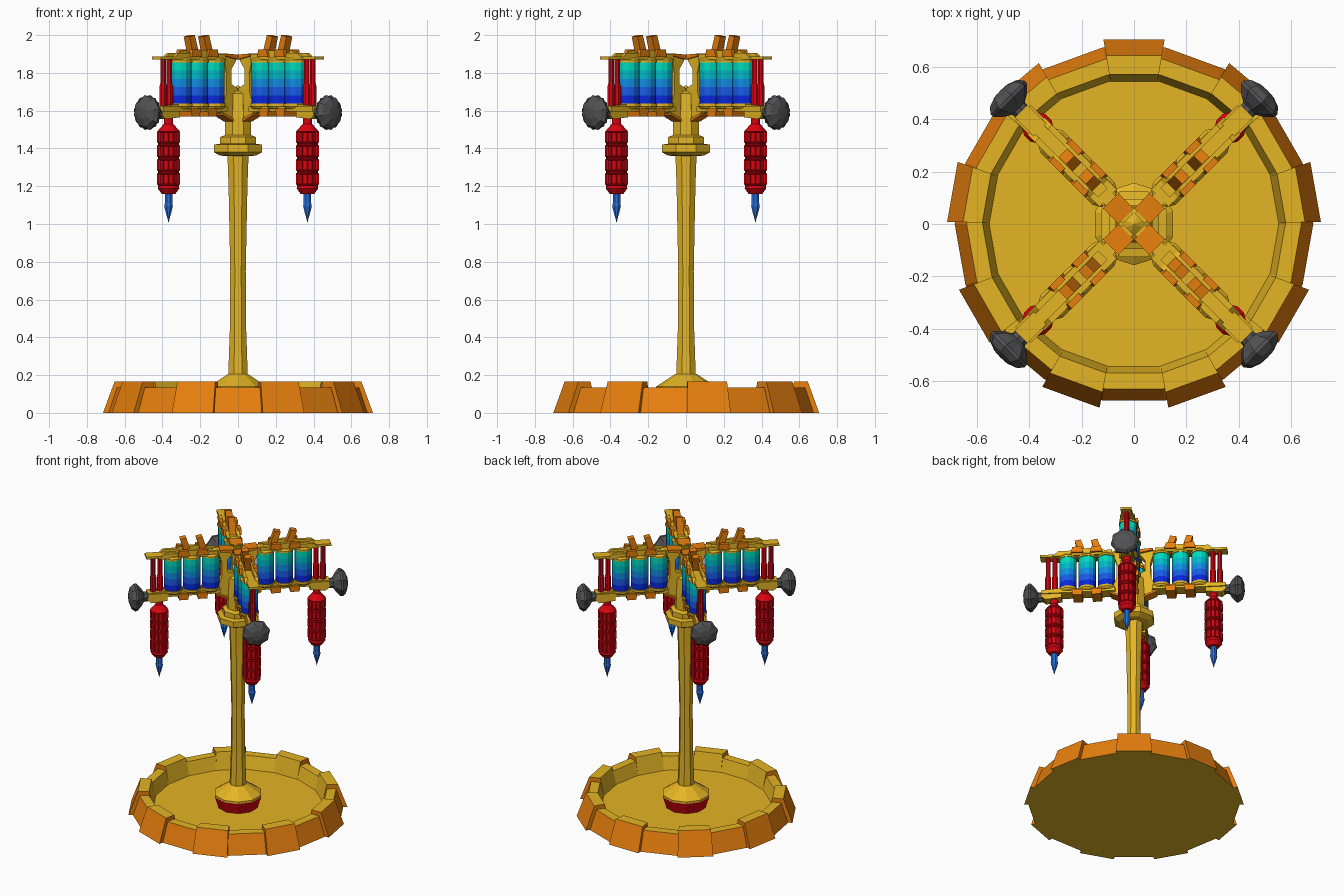
import bpy, bmesh, math
from mathutils import Matrix, Vector

if "Cube" in bpy.data.objects:
    bpy.data.objects.remove(bpy.data.objects["Cube"])


def srgb(r, g, b):
    f = lambda c: c / 12.92 if c <= 0.04045 else ((c + 0.055) / 1.055) ** 2.4
    return (f(r / 255), f(g / 255), f(b / 255), 1)


COLOURS = {
    "yellow": (228, 181, 36), "orange": (238, 131, 14), "red": (216, 4, 16),
    "dark_grey": (82, 82, 84), "tip_blue": (38, 114, 226),
    "band_teal": (0, 218, 190), "band_cyan": (0, 186, 198), "band_azure": (16, 140, 226),
    "band_blue": (24, 92, 232), "band_deep_blue": (8, 40, 222),
}
MATS = {}
for key, c in COLOURS.items():
    MATS[key] = bpy.data.materials.new(key)
    MATS[key].diffuse_color = srgb(*c)


def finish(name, bm, mats, arms):
    """Turn a bmesh into one object, or one per arm on the diagonals."""
    bmesh.ops.recalc_face_normals(bm, faces=bm.faces)
    me = bpy.data.meshes.new(name)
    bm.to_mesh(me)
    bm.free()
    for m in mats:
        me.materials.append(MATS[m])
    for k in range(4 if arms else 1):
        ob = bpy.data.objects.new(name, me)
        if arms:
            ob.rotation_euler.z = math.radians(45 + 90 * k)
        bpy.context.collection.objects.link(ob)


def lathe(name, prof, mats, n, arms=False, phase=None, mtx=Matrix(), seg=None, pleat=1.0, dents=()):
    """Spin (apothem, height) points; seg gives a material slot per profile step,
    dents lists the steps whose faces get a sunken panel."""
    bm = bmesh.new()
    phase = math.pi / n if phase is None else phase
    rings, dented = [], []
    for r, z in prof:
        if r < 1e-5:
            rings.append([bm.verts.new(mtx @ Vector((0, 0, z)))])
            continue
        ring = []
        for i in range(n):
            a = phase + 2 * math.pi * i / n
            q = r / math.cos(math.pi / n) * (pleat if i % 2 else 1)
            ring.append(bm.verts.new(mtx @ Vector((q * math.cos(a), q * math.sin(a), z))))
        rings.append(ring)
    for s, (a, b) in enumerate(zip(rings, rings[1:])):
        for i in range(n):
            j = (i + 1) % n
            if len(a) == 1:
                vs = [a[0], b[i], b[j]]
            elif len(b) == 1:
                vs = [a[i], a[j], b[0]]
            else:
                vs = [a[i], a[j], b[j], b[i]]
            f = bm.faces.new(vs)
            f.material_index = seg[s] if seg else 0
            if s in dents:
                dented.append(f)
    for ring in (rings[0], rings[-1]):
        if len(ring) > 1:
            bm.faces.new(ring)
    if dented:
        bmesh.ops.recalc_face_normals(bm, faces=bm.faces)
        bmesh.ops.inset_individual(bm, faces=dented, thickness=.007, depth=-.007)
    finish(name, bm, mats, arms)


def prism(name, pts, mat, t0, t1, mirror=False):
    """Extrude an (outward, height) outline sideways from t0 to t1, on all arms."""
    bm = bmesh.new()
    for s in ((1, -1) if mirror else (1,)):
        a = [bm.verts.new((u, s * t0, z)) for u, z in pts]
        b = [bm.verts.new((u, s * t1, z)) for u, z in pts]
        bm.faces.new(a)
        bm.faces.new(b)
        for i in range(len(pts)):
            j = (i + 1) % len(pts)
            bm.faces.new((a[i], a[j], b[j], b[i]))
    finish(name, bm, [mat], True)


def rect(u0, u1, z0, z1):
    return [(u0, z0), (u1, z0), (u1, z1), (u0, z1)]


# --- base dish: low rim, orange outside
lathe("base_dish", [(0, 0), (.675, 0), (.63, .135), (.57, .135), (.545, .045), (0, .045)],
      ["yellow", "orange"], 18, phase=0, seg=[0, 1, 0, 0, 0])

# --- nine taller rim blocks
bm = bmesh.new()
for k in range(9):
    c = math.radians(10 + 40 * k)
    d = math.radians(9.4)
    sides = []
    for s in (-d, d):
        sides.append([bm.verts.new((r / math.cos(d) * math.cos(c + s),
                                    r / math.cos(d) * math.sin(c + s), z))
                      for r, z in ((.705, 0), (.645, .165), (.572, .165), (.545, .045), (.545, 0))])
    a, b = sides
    for side in sides:
        bm.faces.new(side).material_index = 1
    for i in range(5):
        j = (i + 1) % 5
        bm.faces.new((a[i], a[j], b[j], b[i])).material_index = 1 if i == 0 else 0
finish("rim_blocks", bm, ["yellow", "orange"], False)

# --- column
lathe("column_foot", [(.125, .04), (.15, .125), (.15, .14), (.055, .205)],
      ["yellow", "red"], 10, seg=[1, 0, 0])
lathe("column_shaft", [(.052, .19), (.043, .45), (.041, .75), (.05, 1.2), (.056, 1.37)],
      ["yellow"], 8)
lathe("column_collar", [(.055, 1.36), (.095, 1.362), (.127, 1.38), (.127, 1.42), (.095, 1.425),
                        (.095, 1.46), (.07, 1.47), (.07, 1.56), (.062, 1.69), (0, 1.735)],
      ["yellow"], 8)

# --- arm frame: inner bracket, lower beam, upper beam
prism("arm_bracket", [(.03, 1.52), (.07, 1.55), (.16, 1.59), (.16, 1.635), (.13, 1.65),
                      (.112, 1.70), (.11, 1.80), (.125, 1.85), (.17, 1.875), (.17, 1.895),
                      (.03, 1.895), (.04, 1.865), (.075, 1.82), (.075, 1.74), (.03, 1.72)],
      "yellow", -.026, .026)
prism("lower_beam", rect(.12, .60, 1.595, 1.622), "yellow", -.042, .042)
prism("lower_clamp", [(.47, 1.565), (.575, 1.555), (.60, 1.575), (.60, 1.625), (.47, 1.635)],
      "yellow", -.034, .034)
prism("upper_beam", rect(.13, .61, 1.872, 1.888), "yellow", -.035, .035)
prism("upper_rails", [(.14, 1.87), (.53, 1.87), (.49, 1.905), (.40, 1.905), (.38, 1.918),
                      (.22, 1.918), (.19, 1.9), (.14, 1.9)],
      "yellow", .024, .046, mirror=True)
prism("inner_top_plate", [(.042, 1.872), (.125, 1.888), (.125, 1.902), (.042, 1.897)],
      "orange", -.041, .041)
prism("inner_bottom_plate", [(.07, 1.543), (.15, 1.578), (.15, 1.592), (.07, 1.557)],
      "orange", -.036, .036)

# --- orange fins and clips at the two gaps between coils
for u in (.242, .367):
    f = u - .012 if u < .3 else u - .03
    prism("top_fin", [(f - .028, 1.89), (f + .018, 1.89), (f + .048, 1.992), (f + .008, 2.0)],
          "orange", -.022, .022)
    prism("top_clip", [(u - .04, 1.885), (u + .04, 1.885), (u + .03, 1.925), (u - .03, 1.925)],
          "orange", .036, .06, mirror=True)
    prism("bottom_clip", [(u - .03, 1.57), (u + .03, 1.57), (u + .036, 1.612), (u - .036, 1.612)],
          "orange", -.052, .052)

# --- banded coils with yellow end caps
z = [1.635 + .0445 * i for i in range(6)]
for u in (.18, .305, .43):
    at = Matrix.Translation((u, 0, 0))
    lathe("coil", [(0, z[0])] + [(.055, h) for h in z] + [(0, z[5])],
          ["band_deep_blue", "band_blue", "band_azure", "band_cyan", "band_teal"],
          12, True, mtx=at, seg=[0, 0, 1, 2, 3, 4, 4])
    lathe("coil_bottom_cap", [(.05, 1.61), (.06, 1.622), (.06, 1.637)], ["yellow"], 12, True, mtx=at)
    lathe("coil_top_cap", [(.06, 1.856), (.06, 1.868), (.05, 1.88)], ["yellow"], 12, True, mtx=at)

# --- red rods at the arm end
for u in (.515, .56):
    lathe("red_rod", [(.019, 1.61), (.019, 1.73), (.015, 1.745), (.015, 1.875)], ["red"], 8, True,
          mtx=Matrix.Translation((u, 0, 0)))

# --- hanging panelled cylinder with blue tip
hang = Matrix.Translation((.52, 0, 0))
prof, dents = [(.024, 1.60), (.024, 1.53), (.052, 1.497)], []
for i in range(4):
    top = 1.49 - .074 * i
    dents.append(len(prof))
    prof += [(.058, top), (.058, top - .058), (.053, top - .063), (.053, top - .069)]
prof += [(.055, 1.188), (.035, 1.16), (0, 1.155)]
lathe("hanging_cylinder", prof, ["red"], 12, True, mtx=hang, dents=dents)
lathe("blue_tip", [(.02, 1.165), (.02, 1.11), (.023, 1.095), (.012, 1.05), (.007, 1.035), (0, 1.005)],
      ["tip_blue"], 8, True, mtx=hang)

# --- pleated grey finial pointing outward
lathe("end_finial", [(.03, .59), (.034, .625), (.06, .64), (.09, .668), (.092, .682), (.075, .705),
                     (.035, .72), (0, .722)],
      ["dark_grey"], 16, True, pleat=.9,
      mtx=Matrix.Translation((0, 0, 1.59)) @ Matrix.Rotation(math.pi / 2, 4, 'Y'))

for m in bpy.data.materials:
    if m.users and not m.is_grease_pencil:
        m.use_nodes = True
        m.node_tree.nodes["Principled BSDF"].inputs["Base Color"].default_value = m.diffuse_color
